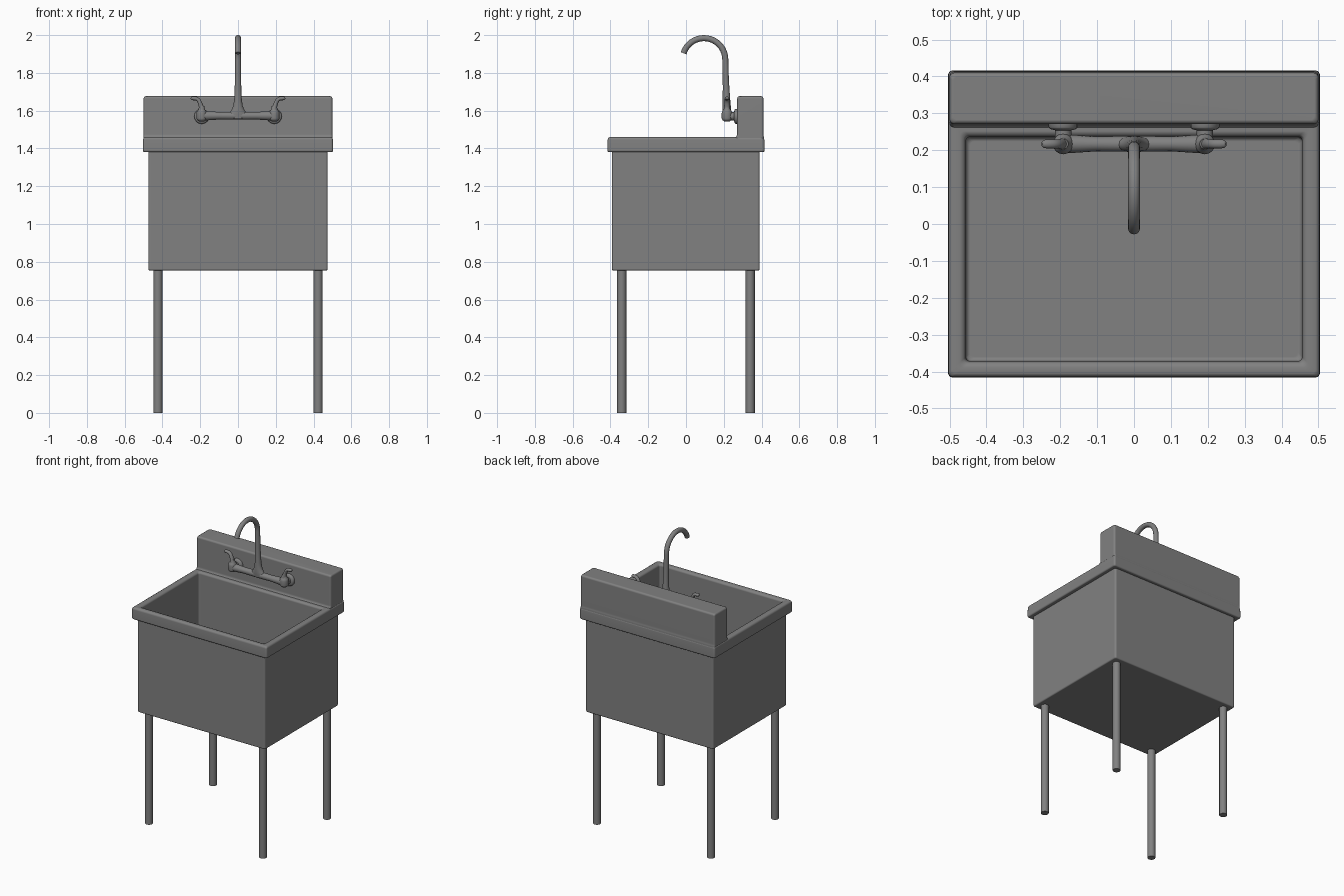
import bpy, bmesh, math
from mathutils import Vector

if "Cube" in bpy.data.objects:
    bpy.data.objects.remove(bpy.data.objects["Cube"])

steel = bpy.data.materials.new("grey steel")
steel.diffuse_color = (0.22, 0.22, 0.22, 1)
steel.use_nodes = True
steel.node_tree.nodes["Principled BSDF"].inputs["Base Color"].default_value = steel.diffuse_color


def make(name, rings, angle=50):
    """Skin a list of equal-length point rings and cap both ends."""
    bm = bmesh.new()
    loops = [[bm.verts.new(p) for p in ring] for ring in rings]
    n = len(loops[0])
    for a, b in zip(loops, loops[1:]):
        for i in range(n):
            j = (i + 1) % n
            bm.faces.new((a[i], a[j], b[j], b[i]))
    bm.faces.new(loops[0])
    bm.faces.new(loops[-1])
    bmesh.ops.recalc_face_normals(bm, faces=bm.faces)
    me = bpy.data.meshes.new(name)
    bm.to_mesh(me)
    bm.free()
    me.materials.append(steel)
    ob = bpy.data.objects.new(name, me)
    bpy.context.collection.objects.link(ob)
    bpy.ops.object.select_all(action='DESELECT')
    ob.select_set(True)
    bpy.context.view_layer.objects.active = ob
    bpy.ops.object.shade_smooth_by_angle(angle=math.radians(angle))
    wn = ob.modifiers.new("even shading", 'WEIGHTED_NORMAL')
    wn.keep_sharp = True
    return ob


def rounded(hx, y0, y1, z, r=0.012, seg=4):
    """Rounded rectangle at height z."""
    pts = []
    corners = [(hx - r, y1 - r), (-hx + r, y1 - r), (-hx + r, y0 + r), (hx - r, y0 + r)]
    for k, (cx, cy) in enumerate(corners):
        for i in range(seg + 1):
            a = math.pi / 2 * (k + i / seg)
            pts.append((cx + r * math.cos(a), cy + r * math.sin(a), z))
    return pts


def tube(name, path, radii, side, n=16):
    """Sweep an ellipse along a flat path; side is the normal of its plane."""
    path = [Vector(p) for p in path]
    side = Vector(side)
    rings = []
    for i, p in enumerate(path):
        t = (path[min(i + 1, len(path) - 1)] - path[max(i - 1, 0)]).normalized()
        v = t.cross(side)
        ru, rv = radii[i] if isinstance(radii[i], tuple) else (radii[i], radii[i])
        rings.append([p + side * ru * math.cos(2 * math.pi * k / n)
                      + v * rv * math.sin(2 * math.pi * k / n) for k in range(n)])
    return make(name, rings)


# Basin with rolled rim: outside wall, rim, then inside wall and floor
make("basin", [rounded(*a) for a in (
    (0.467, -0.385, 0.382, 0.753),
    (0.473, -0.390, 0.388, 0.756),
    (0.475, -0.393, 0.390, 0.763),
    (0.475, -0.393, 0.390, 1.384),
    (0.496, -0.409, 0.408, 1.380),
    (0.502, -0.414, 0.414, 1.384),
    (0.504, -0.416, 0.416, 1.391),
    (0.503, -0.415, 0.415, 1.446),
    (0.500, -0.412, 0.412, 1.455),
    (0.492, -0.405, 0.405, 1.460),
    (0.472, -0.388, 0.252, 1.460),
    (0.462, -0.378, 0.242, 1.456),
    (0.456, -0.372, 0.236, 1.446),
    (0.456, -0.372, 0.236, 0.795),
    (0.453, -0.369, 0.233, 0.785),
    (0.444, -0.360, 0.224, 0.780))])

# Backsplash, with a small cove where it meets the rim
make("backsplash", [rounded(*a) for a in (
    (0.500, 0.262, 0.413, 1.42),
    (0.500, 0.262, 0.413, 1.460),
    (0.500, 0.267, 0.411, 1.464),
    (0.500, 0.271, 0.410, 1.475),
    (0.500, 0.271, 0.410, 1.664),
    (0.497, 0.274, 0.407, 1.673),
    (0.489, 0.282, 0.399, 1.677))])

# Four legs
for sx, xn in ((-1, "left"), (1, "right")):
    for sy, yn in ((-1, "front"), (1, "back")):
        x, y = sx * 0.424, sy * 0.34
        tube(f"{yn}_{xn}_leg", [(x, y, 0), (x, y, 0.77)], [0.024, 0.024], (1, 0, 0))

# Gooseneck spout, flared sideways at its foot
FY, FZ = 0.217, 1.573
foot = [(1.562, (0.062, 0.020)), (1.582, (0.050, 0.022)), (1.60, (0.036, 0.023)),
        (1.625, (0.025, 0.022)), (1.66, (0.020, 0.020)), (1.72, (0.0175, 0.0175)),
        (1.79, (0.016, 0.016))]
path = [(0, FY - 0.009 * (z - 1.56) / 0.3, z) for z, _ in foot]
radii = [r for _, r in foot]
for i in range(19):
    a = math.radians(163 * i / 18)
    path.append((0, 0.095 + 0.113 * math.cos(a), 1.871 + 0.113 * math.sin(a)))
    radii.append(0.016)
tube("spout", path, radii, (1, 0, 0))

# Crossbar joining the two valves
bar = [(-0.19, 0.024), (-0.16, 0.024), (-0.10, 0.020), (-0.05, 0.021), (0, 0.021),
       (0.05, 0.021), (0.10, 0.020), (0.16, 0.024), (0.19, 0.024)]
tube("faucet_crossbar", [(x, FY, FZ) for x, _ in bar], [r for _, r in bar], (0, 1, 0))

# Valves, wall connectors and lever handles
for s, side in ((-1, "left"), (1, "right")):
    x = s * 0.192
    body = [(1.543, 0.014), (1.550, 0.024), (1.560, 0.028), (1.588, 0.028),
            (1.600, 0.024), (1.606, 0.017), (1.625, 0.014)]
    tube(f"{side}_valve", [(x, FY, z) for z, _ in body], [r for _, r in body], (1, 0, 0))
    conn = [(0.217, 0.022), (0.254, 0.022), (0.257, 0.034), (0.262, 0.040), (0.275, 0.040)]
    tube(f"{side}_wall_connector", [(x, y, FZ - 0.003) for y, _ in conn],
         [r for _, r in conn], (1, 0, 0))
    lever = [(0.192, 1.605, 0.018), (0.195, 1.622, 0.015), (0.201, 1.640, 0.013),
             (0.208, 1.655, 0.0125), (0.220, 1.664, 0.012), (0.235, 1.665, 0.012),
             (0.245, 1.666, 0.011), (0.250, 1.667, 0.006)]
    tube(f"{side}_lever_handle", [(s * a, FY, z) for a, z, _ in lever],
         [(r, r * 0.85) for _, _, r in lever], (0, 1, 0), 12)
